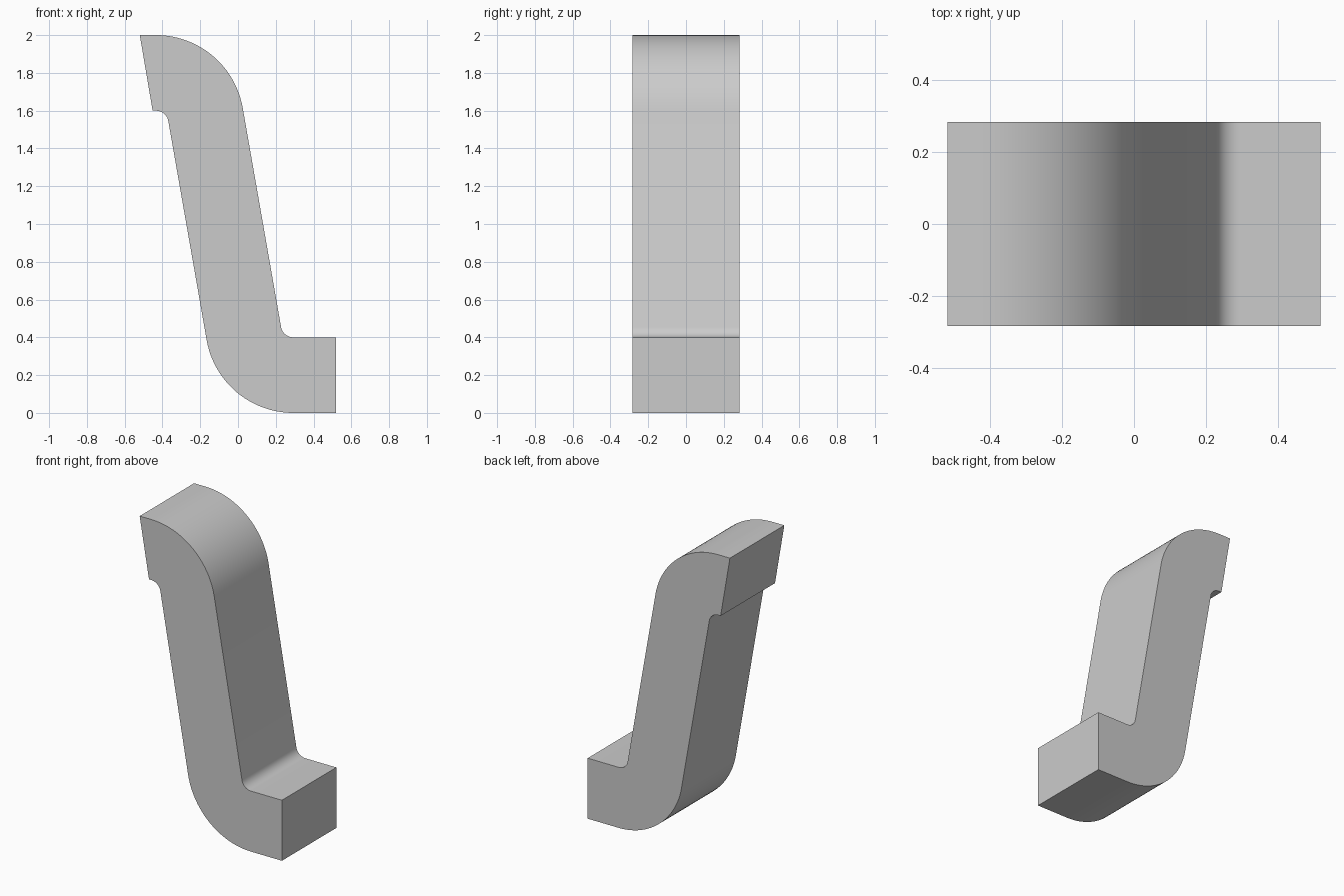
import bpy, bmesh
from math import sin, cos, radians

if "Cube" in bpy.data.objects:
    bpy.data.objects.remove(bpy.data.objects["Cube"], do_unlink=True)

HALF_DEPTH = 0.284
THICK = 0.4
INNER = 0.066           # inner bend radius
OUTER = INNER + THICK
SLANT = 10              # lean of the shank in degrees
LOW = (0.293, OUTER)    # bend centres (x, z)
HIGH = (-0.434, 2 - OUTER)


def arc(centre, radius, start, end, steps):
    angles = [radians(start + (end - start) * i / steps) for i in range(steps + 1)]
    return [(centre[0] + radius * cos(a), centre[1] + radius * sin(a)) for a in angles]


# Grey metal
grey = bpy.data.materials.new("grey metal")
grey.use_nodes = True
colour = (0.6, 0.6, 0.6, 1)
grey.diffuse_color = colour
grey.node_tree.nodes["Principled BSDF"].inputs["Base Color"].default_value = colour

# Side outline: square foot, two bends, slanted tip
outline = [(0.52, 0), (0.52, THICK)]
outline += arc(LOW, INNER, 270, 180 + SLANT, 10)
outline += arc(HIGH, OUTER, SLANT, 90, 24)
outline += [(-0.52, 2), (-0.452, 2 - THICK)]
outline += arc(HIGH, INNER, 90, SLANT, 10)
outline += arc(LOW, OUTER, 180 + SLANT, 270, 24)

# Extrude the outline through the depth
bm = bmesh.new()
face = bm.faces.new([bm.verts.new((x, -HALF_DEPTH, z)) for x, z in outline])
extruded = bmesh.ops.extrude_face_region(bm, geom=[face], use_keep_orig=True)
moved = [v for v in extruded["geom"] if isinstance(v, bmesh.types.BMVert)]
bmesh.ops.translate(bm, verts=moved, vec=(0, 2 * HALF_DEPTH, 0))
bmesh.ops.recalc_face_normals(bm, faces=bm.faces)
mesh = bpy.data.meshes.new("bent_lead")
bm.to_mesh(mesh)
bm.free()
mesh.materials.append(grey)

lead = bpy.data.objects.new("bent_lead", mesh)
bpy.context.collection.objects.link(lead)
bpy.ops.object.select_all(action="DESELECT")
lead.select_set(True)
bpy.context.view_layer.objects.active = lead
bpy.ops.object.shade_smooth_by_angle(angle=radians(30))
